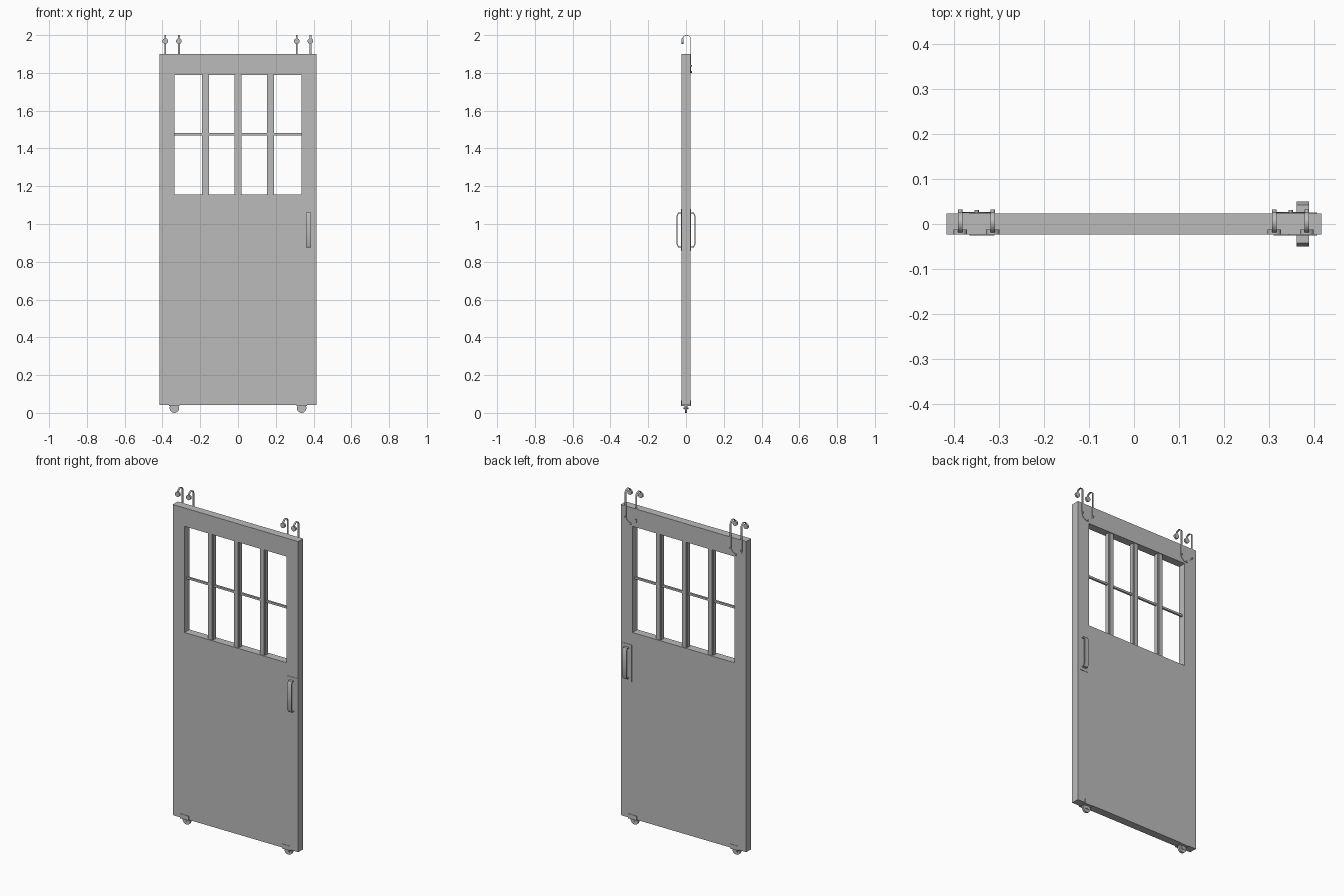
import bpy
import math
from mathutils import Vector

cube = bpy.data.objects.get("Cube")
if cube:
    bpy.data.objects.remove(cube, do_unlink=True)

grey = bpy.data.materials.new("plain grey")
grey.use_nodes = True
grey.diffuse_color = (0.5, 0.5, 0.5, 1)
grey.node_tree.nodes["Principled BSDF"].inputs["Base Color"].default_value = (0.5, 0.5, 0.5, 1)

HALF_W, HALF_D = 0.415, 0.0235
BOTTOM, TOP = 0.042, 1.9


def finish(obj, name):
    obj.name = name
    obj.data.materials.append(grey)
    return obj


def box(name, x0, x1, y0, y1, z0, z1):
    mesh = bpy.data.meshes.new(name)
    verts = [(x, y, z) for x in (x0, x1) for y in (y0, y1) for z in (z0, z1)]
    faces = [(0, 1, 3, 2), (4, 6, 7, 5), (0, 4, 5, 1), (2, 3, 7, 6), (0, 2, 6, 4), (1, 5, 7, 3)]
    mesh.from_pydata(verts, [], faces)
    obj = bpy.data.objects.new(name, mesh)
    bpy.context.collection.objects.link(obj)
    return finish(obj, name)


def disc(name, centre, radius, depth, sides=24):
    """Cylinder whose axle runs front to back."""
    bpy.ops.mesh.primitive_cylinder_add(vertices=sides, radius=radius, depth=depth,
                                        location=centre, rotation=(math.pi / 2, 0, 0))
    obj = finish(bpy.context.object, name)
    bpy.ops.object.shade_smooth_by_angle()
    return obj


def strap(name, path, across, thick, width):
    """Flat band along a path; its width runs in the direction of across."""
    path = [Vector(p) for p in path]
    across = Vector(across)
    verts, faces = [], []
    for i, p in enumerate(path):
        before = (p - path[i - 1]).normalized() if i else None
        after = (path[i + 1] - p).normalized() if i < len(path) - 1 else None
        tangent = ((before or after) + (after or before)).normalized()
        normal = tangent.cross(across)
        stretch = 1 / max(tangent.dot(before or after), 0.5)
        for a, b in ((-1, -1), (1, -1), (1, 1), (-1, 1)):
            verts.append(p + across * a * width / 2 + normal * b * thick * stretch / 2)
    for i in range(len(path) - 1):
        k = i * 4
        faces += [(k + j, k + (j + 1) % 4, k + 4 + (j + 1) % 4, k + 4 + j) for j in range(4)]
    last = len(verts) - 4
    faces += [(3, 2, 1, 0), (last, last + 1, last + 2, last + 3)]
    mesh = bpy.data.meshes.new(name)
    mesh.from_pydata(verts, [], faces)
    obj = bpy.data.objects.new(name, mesh)
    bpy.context.collection.objects.link(obj)
    finish(obj, name)
    bpy.context.view_layer.objects.active = obj
    bpy.ops.object.select_all(action='DESELECT')
    obj.select_set(True)
    bpy.ops.object.shade_smooth_by_angle()
    return obj


# Door slab with window opening
WIN_X, WIN_Z0, WIN_Z1 = 0.337, 1.155, 1.79
box("lower_panel", -HALF_W, HALF_W, -HALF_D, HALF_D, BOTTOM, WIN_Z0)
box("top_rail", -HALF_W, HALF_W, -HALF_D, HALF_D, WIN_Z1, TOP)
box("right_stile", -HALF_W, -WIN_X, -HALF_D, HALF_D, WIN_Z0, WIN_Z1)
box("left_stile", WIN_X, HALF_W, -HALF_D, HALF_D, WIN_Z0, WIN_Z1)

# Window bars
for x in (-0.172, 0, 0.172):
    box("mullion", x - 0.012, x + 0.012, -0.018, 0.018, WIN_Z0, WIN_Z1)
    box("mullion_flange", x - 0.018, x + 0.018, -0.012, 0.012, WIN_Z0, WIN_Z1)
box("cross_bar", -WIN_X, WIN_X, -0.006, 0.006, 1.469, 1.481)

# Pull handles and their plates on both faces
for side in (-1, 1):
    y0, y1 = side * HALF_D, side * (HALF_D + 0.002)
    box("handle_plate", 0.342, 0.405, min(y0, y1), max(y0, y1), 0.858, 1.08)
    reach = [(0.022, 0.878), (0.04, 0.878), (0.047, 0.893),
             (0.047, 1.043), (0.04, 1.058), (0.022, 1.058)]
    strap("pull_handle", [(0.374, side * y, z) for y, z in reach], (1, 0, 0), 0.005, 0.027)

# Hanging hooks: back strap, arch over the top, small wheel in front
BACK = HALF_D + 0.002
FRONT = -0.018
for centre in (-0.349, 0.347):
    half = 0.036
    for x in (centre - half, centre + half):
        mid, radius = (BACK + FRONT) / 2, (BACK - FRONT) / 2
        path = [(x, BACK, 1.84)]
        for i in range(13):
            a = math.pi * i / 12
            path.append((x, mid + radius * math.cos(a), 1.977 + radius * math.sin(a)))
        path.append((x, FRONT, 1.955))
        strap("hook_strap", path, (1, 0, 0), 0.003, 0.01)
        disc("hook_wheel", (x, FRONT, 1.968), 0.015, 0.011)
        disc("hook_bolt", (x, BACK + 0.003, 1.838), 0.005, 0.008, 12)
    curve = [(centre + half * math.cos(a), BACK, 1.84 - half * math.sin(a))
             for a in (math.pi * i / 16 for i in range(17))]
    strap("hook_link", curve, (0, 1, 0), 0.01, 0.003)
    disc("link_bolt", (centre, BACK + 0.002, 1.84 - half), 0.005, 0.006, 12)

# Floor rollers in wrapped brackets
for x in (-0.337, 0.337):
    saddle = [(x, -0.0245, 0.065), (x, -0.0245, 0.039), (x, 0.0245, 0.039), (x, 0.0245, 0.065)]
    strap("roller_bracket", saddle, (1, 0, 0), 0.003, 0.055)
    for y in (-0.009, 0.009):
        box("roller_fork", x - 0.012, x + 0.012, y - 0.0015, y + 0.0015, 0.018, 0.04)
    disc("roller_wheel", (x, 0, 0.025), 0.025, 0.013)
    disc("roller_axle", (x, 0, 0.025), 0.004, 0.024, 12)
